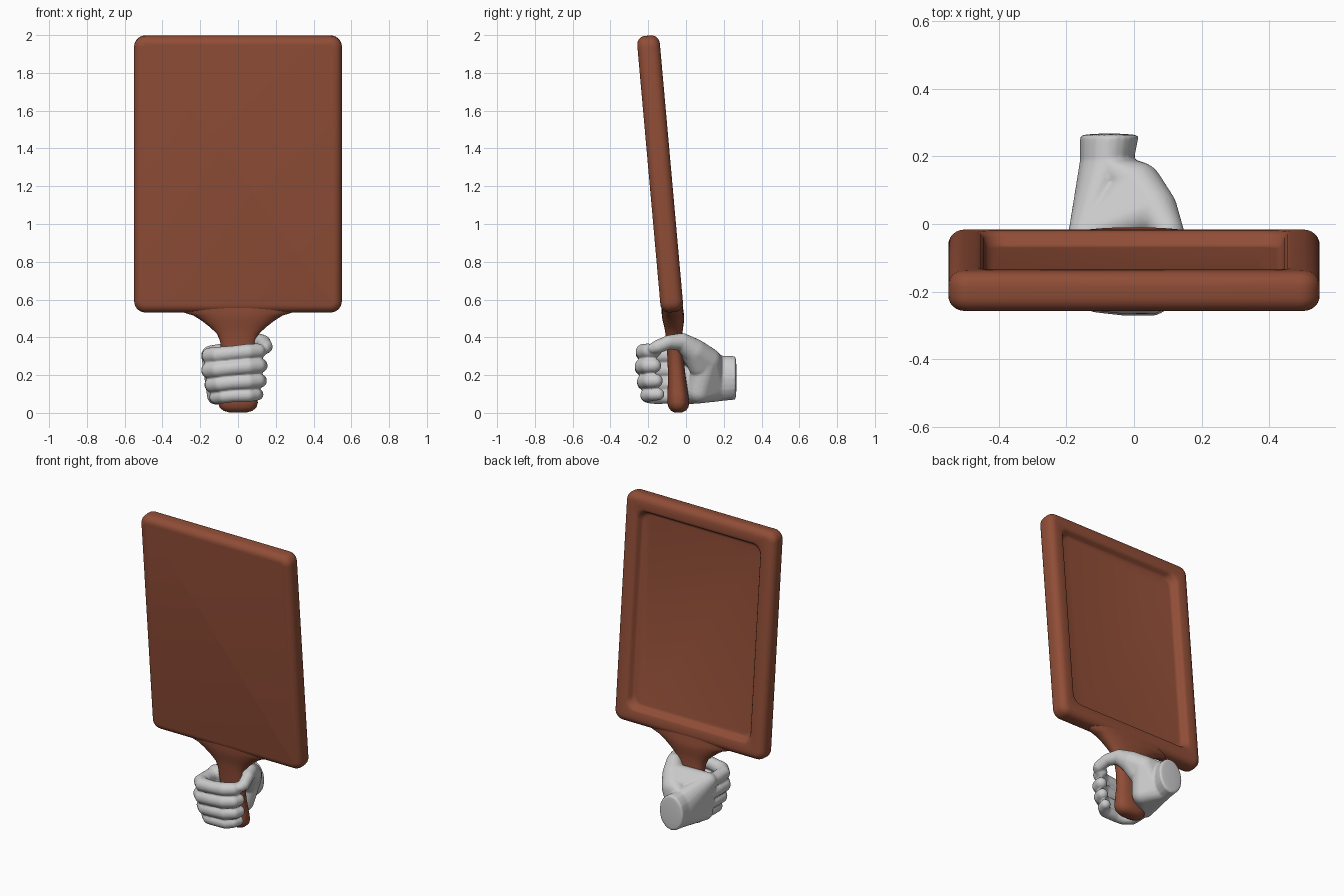
import bpy, bmesh, math
from mathutils import Vector

if "Cube" in bpy.data.objects:
    bpy.data.objects.remove(bpy.data.objects["Cube"])

brown = bpy.data.materials.new("brown_wood")
brown.diffuse_color = (0.28, 0.075, 0.038, 1)
brown.use_nodes = True
brown.node_tree.nodes["Principled BSDF"].inputs["Base Color"].default_value = brown.diffuse_color


def make_object(name, bm, mat=None):
    bmesh.ops.recalc_face_normals(bm, faces=bm.faces)
    me = bpy.data.meshes.new(name)
    bm.to_mesh(me)
    bm.free()
    ob = bpy.data.objects.new(name, me)
    bpy.context.collection.objects.link(ob)
    if mat:
        me.materials.append(mat)
    return ob


def smooth(ob, angle=40):
    bpy.ops.object.select_all(action='DESELECT')
    ob.select_set(True)
    bpy.context.view_layer.objects.active = ob
    bpy.ops.object.shade_smooth_by_angle(angle=math.radians(angle))


def loft(rings):
    """Bridge equal-length rings of points and cap both ends."""
    bm = bmesh.new()
    rows = [[bm.verts.new(p) for p in r] for r in rings]
    n = len(rows[0])
    for a, b in zip(rows, rows[1:]):
        for i in range(n):
            j = (i + 1) % n
            bm.faces.new((a[i], a[j], b[j], b[i]))
    bm.faces.new(rows[0])
    bm.faces.new(rows[-1])
    return bm


def rounded_rect(hx, hz, r, y, seg=6):
    pts = []
    for k, (sx, sz) in enumerate([(1, 1), (-1, 1), (-1, -1), (1, -1)]):
        for i in range(seg + 1):
            a = math.pi / 2 * (k + i / seg)
            pts.append((sx * (hx - r) + r * math.cos(a), y,
                        sz * (hz - r) + r * math.sin(a)))
    return pts


# Board: flat front, rounded edges, recessed back
W, H, T, R = 0.55, 0.735, 0.06, 0.045
rings = []
for i in range(7):
    a = math.pi / 2 * i / 6
    d = R * (1 - math.sin(a))
    rings.append(rounded_rect(W - d, H - d, 0.06 - d * 0.9, -T + R * (1 - math.cos(a))))
for i in range(7):
    a = math.pi / 2 * i / 6
    d = R * (1 - math.cos(a))
    rings.append(rounded_rect(W - d, H - d, 0.06 - d * 0.9, T - R + R * math.sin(a)))
for inset, y in [(0.085, T), (0.095, T - 0.004), (0.104, T - 0.014),
                 (0.110, T - 0.034), (0.118, T - 0.043), (0.13, T - 0.046)]:
    rings.append(rounded_rect(W - inset, H - inset, 0.06, y))
board = make_object("board", loft(rings), brown)
board.location = (0, -0.137, 1.265)
board.rotation_euler = (0.089, 0, 0)
smooth(board)

# Handle with rounded butt and flare into the board: z, centre y, half x, half y
sections = [(0.003, -0.04, 0.05, 0.022), (0.012, -0.04, 0.078, 0.04),
            (0.03, -0.04, 0.098, 0.053), (0.055, -0.041, 0.105, 0.058),
            (0.1, -0.043, 0.10, 0.055), (0.2, -0.049, 0.086, 0.046),
            (0.3, -0.056, 0.085, 0.043), (0.38, -0.062, 0.095, 0.044),
            (0.42, -0.064, 0.112, 0.045), (0.455, -0.065, 0.150, 0.05),
            (0.49, -0.067, 0.195, 0.057), (0.515, -0.069, 0.235, 0.059),
            (0.535, -0.071, 0.30, 0.058), (0.58, -0.075, 0.33, 0.056)]
rings = []
for z, yc, hx, hy in sections:
    ring = []
    for i in range(40):
        a = math.tau * i / 40
        c, s = math.cos(a), math.sin(a)
        ring.append((math.copysign(abs(c) ** 0.8, c) * hx,
                     yc + math.copysign(abs(s) ** 0.8, s) * hy, z))
    rings.append(ring)
smooth(make_object("handle", loft(rings), brown), 60)

# Hand: convex hulls of balls, fused by a voxel remesh
hand_bm = bmesh.new()


def hull(balls):
    tmp = bmesh.new()
    for b in balls:
        rad = Vector(b[3:]) if len(b) == 6 else Vector((b[3],) * 3)
        made = bmesh.ops.create_icosphere(tmp, subdivisions=3, radius=1)['verts']
        for v in made:
            v.co = Vector(b[:3]) + v.co * rad
    res = bmesh.ops.convex_hull(tmp, input=tmp.verts[:])
    dead = {g for g in res['geom_interior'] + res['geom_unused']
            if isinstance(g, bmesh.types.BMVert)}
    bmesh.ops.delete(tmp, geom=list(dead), context='VERTS')
    bmesh.ops.recalc_face_normals(tmp, faces=tmp.faces)
    me = bpy.data.meshes.new("tmp")
    tmp.to_mesh(me)
    tmp.free()
    hand_bm.from_mesh(me)
    bpy.data.meshes.remove(me)


def chain(balls):
    for a, b in zip(balls, balls[1:]):
        hull([a, b])


# wrist, back of hand, palm heel, thumb base and web
wrist = (-0.073, 0.26, 0.185, 0.087, 0.008, 0.115)
mid_wrist = (-0.08, 0.19, 0.183, 0.08, 0.01, 0.12)
knuckles = [(-0.143, -0.03, 0.305, 0.052), (-0.118, -0.03, 0.09, 0.046)]
heel = (-0.01, 0.07, 0.115, 0.065)
thenar = (0.01, 0.11, 0.275, 0.075)
thumb_base = (0.06, 0.045, 0.325, 0.068)
hull([wrist, mid_wrist])
hull([mid_wrist, heel] + knuckles)
hull([mid_wrist, heel, thenar])
hull([thenar, thumb_base, (0.03, 0.07, 0.25, 0.06)])
hull([thenar, thumb_base, knuckles[0]])

# thumb
chain([thumb_base, (0.10, -0.02, 0.376, 0.047), (0.135, -0.09, 0.375, 0.037),
       (0.148, -0.15, 0.35, 0.036), (0.142, -0.172, 0.342, 0.030)])

# four curled fingers: left x, left z, right z, front y, tip x, radius
for lx, lz, rz, fy, tx, r in [(-0.155, 0.303, 0.328, -0.225, 0.118, 0.041),
                              (-0.155, 0.226, 0.250, -0.228, 0.120, 0.043),
                              (-0.140, 0.150, 0.170, -0.218, 0.118, 0.041),
                              (-0.120, 0.084, 0.098, -0.205, 0.104, 0.036)]:
    chain([(lx + 0.012, -0.03, lz, r * 1.08),
           (lx + 0.002, -0.10, lz, r * 0.98),
           (lx + 0.006, fy + 0.05, lz, r * 1.04),
           (lx + 0.045, fy + 0.01, lz + 0.004, r * 1.04),
           (-0.03, fy - 0.002, (lz + rz) / 2, r * 0.97),
           (0.055, fy, rz - 0.004, r * 1.02),
           (tx - 0.012, fy + 0.025, rz, r * 0.95),
           (tx, fy + 0.06, rz, r * 0.87)])

hand = make_object("hand", hand_bm)
rm = hand.modifiers.new("fuse", 'REMESH')
rm.mode = 'VOXEL'
rm.voxel_size = 0.006
rm.use_smooth_shade = True
sm = hand.modifiers.new("soften", 'SMOOTH')
sm.factor = 0.5
sm.iterations = 6
